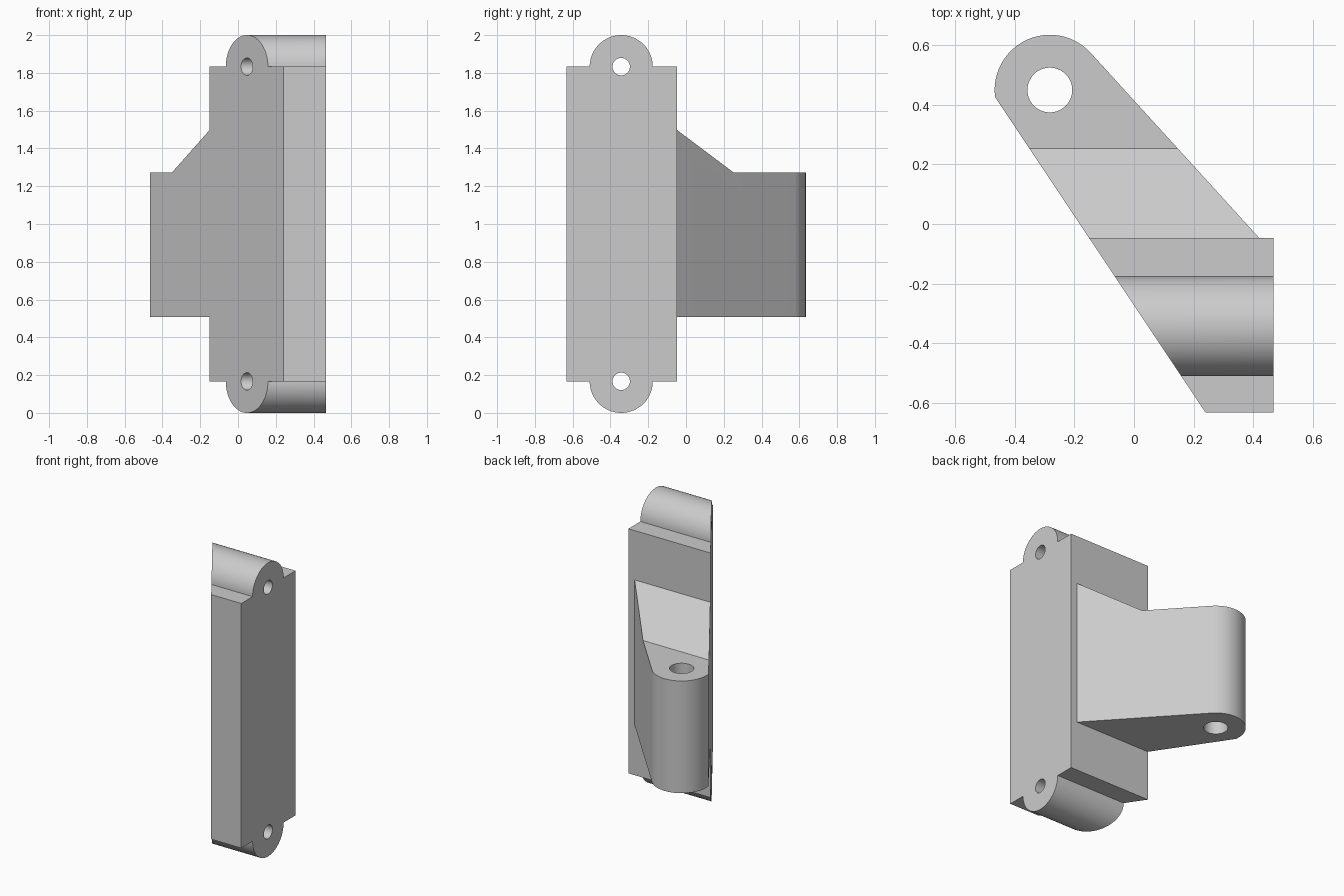
import bpy, bmesh
from math import sin, cos, acos, atan2, hypot, pi, radians
from mathutils import Vector

cube = bpy.data.objects.get("Cube")
if cube:
    bpy.data.objects.remove(cube, do_unlink=True)

grey = bpy.data.materials.new("light grey")
grey.use_nodes = True
colour = (0.6, 0.6, 0.6, 1)
grey.diffuse_color = colour
grey.node_tree.nodes["Principled BSDF"].inputs["Base Color"].default_value = colour


def arc(centre, radius, start, end, steps=48):
    return [(centre[0] + radius * cos(start + (end - start) * i / steps),
             centre[1] + radius * sin(start + (end - start) * i / steps))
            for i in range(steps + 1)]


def prism(name, points, axis, low, high):
    """Extrude a profile along x (points are y, z) or z (points are x, y)."""
    bm = bmesh.new()
    place = (lambda a, b: (low, a, b)) if axis == "X" else (lambda a, b: (a, b, low))
    face = bm.faces.new([bm.verts.new(place(a, b)) for a, b in points])
    new = bmesh.ops.extrude_face_region(bm, geom=[face])["geom"]
    shift = Vector((high - low, 0, 0) if axis == "X" else (0, 0, high - low))
    bmesh.ops.translate(bm, vec=shift, verts=[v for v in new if isinstance(v, bmesh.types.BMVert)])
    bmesh.ops.recalc_face_normals(bm, faces=bm.faces)
    mesh = bpy.data.meshes.new(name)
    bm.to_mesh(mesh)
    bm.free()
    mesh.materials.append(grey)
    obj = bpy.data.objects.new(name, mesh)
    bpy.context.collection.objects.link(obj)
    return obj


def combine(target, tool, operation):
    mod = target.modifiers.new(operation.lower(), "BOOLEAN")
    mod.object, mod.operation, mod.solver = tool, operation, "EXACT"
    tool.hide_render = True
    bpy.context.view_layer.objects.active = target
    bpy.ops.object.modifier_apply(modifier=mod.name)
    bpy.data.objects.remove(tool, do_unlink=True)


# Main dimensions
pivot, pivot_r = (-0.282, 0.449), 0.185
ear_y, ear_r, ear_low, ear_high = -0.343, 0.167, 0.167, 1.833
front, back, right = -0.632, -0.047, 0.467
arm_root = (0.42, back)

# Plan outline: slanted plate flank, pivot end and tangent arm side
dx, dy = arm_root[0] - pivot[0], arm_root[1] - pivot[1]
tangent = atan2(dy, dx) + acos(pivot_r / hypot(dx, dy))
plan = [(0.24, front), (right, front), (right, back), arm_root]
plan += arc(pivot, pivot_r, tangent, radians(187.5))
bracket = prism("hinge_bracket", plan, "Z", -0.2, 2.2)

# Side outline: plate with two rounded ears, arm and sloping gusset
side = [(front, ear_low)]
side += arc((ear_y, ear_low), ear_r, pi, 2 * pi)
side += [(back, ear_low), (back, 0.508), (0.8, 0.508), (0.8, 1.272),
         (0.253, 1.272), (back, 1.497), (back, ear_high)]
side += arc((ear_y, ear_high), ear_r, 0, pi)
side += [(front, ear_high)]
combine(bracket, prism("side_profile", side, "X", -1, 1), "INTERSECT")

# Screw holes through the ears and the pivot hole through the arm
for z in (ear_low, ear_high):
    hole = arc((ear_y, z), 0.046, 0, 2 * pi)[:-1]
    combine(bracket, prism("screw_hole", hole, "X", -1, 1), "DIFFERENCE")
hole = arc(pivot, 0.075, 0, 2 * pi)[:-1]
combine(bracket, prism("pivot_hole", hole, "Z", -0.2, 2.2), "DIFFERENCE")

bpy.ops.object.select_all(action="DESELECT")
bracket.select_set(True)
bpy.context.view_layer.objects.active = bracket
bpy.ops.object.shade_smooth_by_angle(angle=radians(25))
